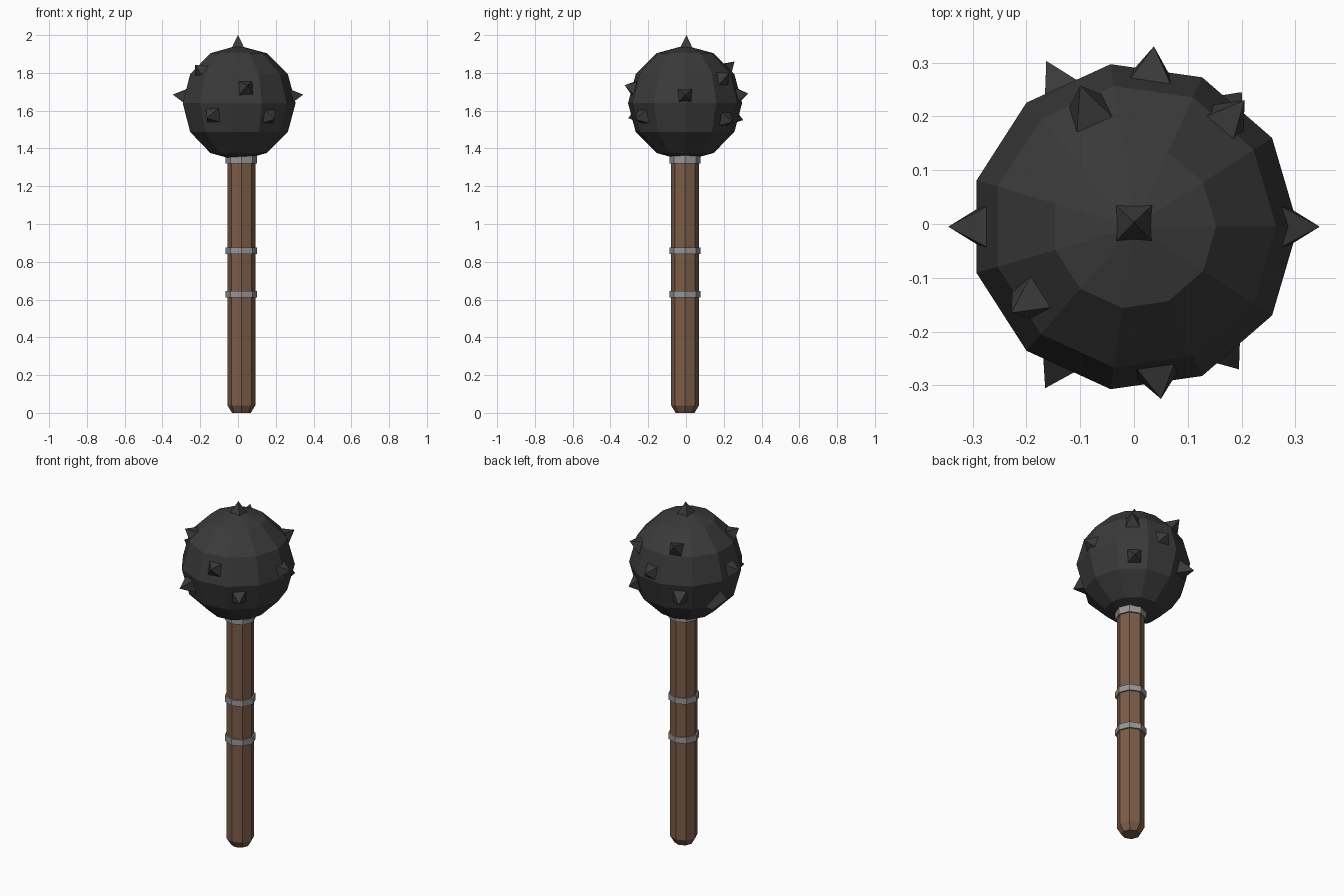
import bpy, bmesh, math
from mathutils import Vector, Matrix

if "Cube" in bpy.data.objects:
    bpy.data.objects.remove(bpy.data.objects["Cube"])


def material(name, rgb):
    m = bpy.data.materials.new(name)
    m.diffuse_color = (*rgb, 1)
    m.use_nodes = True
    m.node_tree.nodes["Principled BSDF"].inputs["Base Color"].default_value = m.diffuse_color
    return m


iron = material("dark iron", (0.042, 0.042, 0.042))
wood = material("brown wood", (0.20, 0.108, 0.063))
steel = material("grey steel", (0.31, 0.31, 0.31))
worn = material("worn iron", (0.15, 0.15, 0.15))


def finish(bm, name, *mats):
    bmesh.ops.recalc_face_normals(bm, faces=bm.faces[:])
    me = bpy.data.meshes.new(name)
    bm.to_mesh(me)
    bm.free()
    for m in mats:
        me.materials.append(m)
    ob = bpy.data.objects.new(name, me)
    bpy.context.collection.objects.link(ob)
    return ob


def lathe(profile, sides, cx, cy):
    """Closed solid from (radius, z) rings, first corner on +x."""
    bm = bmesh.new()
    rings = []
    for r, z in profile:
        if r == 0:
            rings.append([bm.verts.new((cx, cy, z))] * sides)
        else:
            rings.append([bm.verts.new((cx + r * math.cos(2 * math.pi * i / sides),
                                        cy + r * math.sin(2 * math.pi * i / sides), z))
                          for i in range(sides)])
    for a, b in zip(rings, rings[1:]):
        for i in range(sides):
            j = (i + 1) % sides
            quad = list(dict.fromkeys((a[i], a[j], b[j], b[i])))
            bm.faces.new(quad)
    for ring in (rings[0], rings[-1]):
        if ring[0] is not ring[1]:
            bm.faces.new(ring)
    return bm


# Handle with a chamfered butt
HX, HY = 0.018, -0.005
finish(lathe([(0.05, 0), (0.074, 0.04), (0.074, 1.37)], 8, HX, HY), "handle", wood)

# Steel bands and collar
for name, z0, z1 in (("lower_band", 0.61, 0.645), ("upper_band", 0.84, 0.875),
                     ("collar", 1.32, 1.37)):
    finish(lathe([(0.083, z0), (0.083, z1)], 8, HX, HY), name, steel)

# Faceted ball head
C = Vector((0, -0.005, 1.64))
R = 0.305
rings = [(R * math.cos(math.radians(a)) if abs(a) < 90 else 0,
          C.z + R * math.sin(math.radians(a))) for a in range(-90, 91, 30)]
bm = lathe(rings, 11, C.x, C.y)

# Worn flat patch low on the left side
n = Vector((-0.26, 0.065, -0.135)).normalized()
cut = bmesh.ops.bisect_plane(bm, geom=bm.verts[:] + bm.edges[:] + bm.faces[:],
                             plane_co=C + n * 0.286, plane_no=n, clear_outer=True)
rim = [e for e in cut["geom_cut"] if isinstance(e, bmesh.types.BMEdge)]
for f in bmesh.ops.contextual_create(bm, geom=rim)["faces"]:
    f.material_index = 1
finish(bm, "ball_head", iron, worn)

# Pyramid spikes, given by tip position relative to the head centre
tips = [(0, 0.008, 0.36), (0.345, 0, 0.045), (-0.345, 0, 0.045),
        (0.037, 0.335, 0.05), (0.05, -0.32, 0.095),
        (-0.1, 0.262, 0.22), (0.205, 0.235, 0.16), (-0.228, -0.16, 0.202),
        (-0.163, 0.308, -0.09), (0.2, 0.25, -0.1),
        (-0.165, -0.3, -0.08), (0.195, -0.265, -0.085)]
bm = bmesh.new()
for t in tips:
    t = Vector(t)
    d = t.normalized()
    side = Vector((1, 0, 0)) if d.z > 0.95 else Vector((0, 0, 1)).cross(d).normalized()
    up = d.cross(side).normalized()
    base = C + d * 0.274
    corners = [bm.verts.new(base + side * sx * 0.042 + up * sy * 0.042)
               for sx, sy in ((-1, -1), (1, -1), (1, 1), (-1, 1))]
    tip = bm.verts.new(C + t)
    bm.faces.new(corners)
    for i in range(4):
        bm.faces.new((corners[i], corners[(i + 1) % 4], tip))
finish(bm, "spikes", iron)
